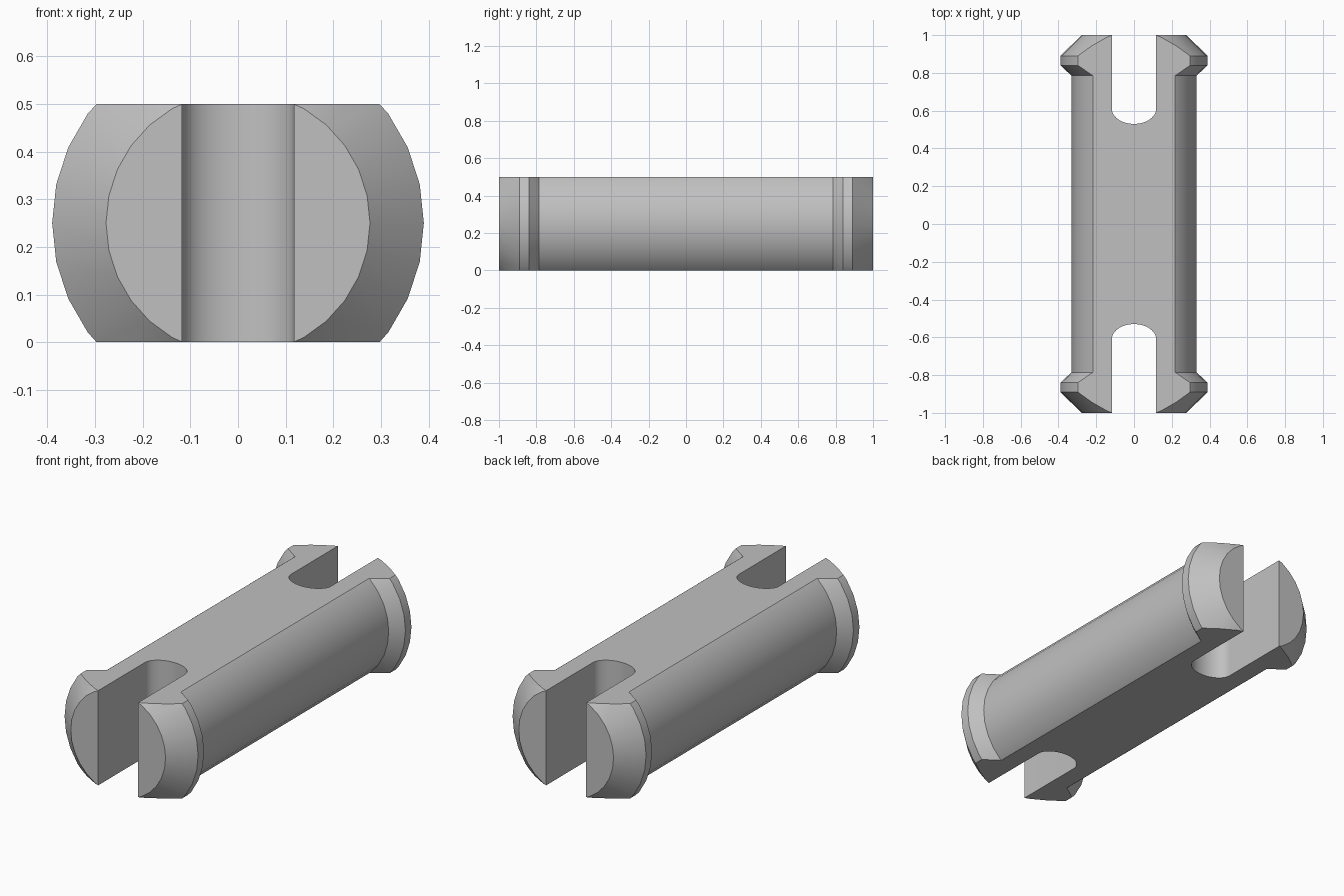
import bpy, bmesh, math
from mathutils import Matrix, Vector

HEIGHT = 0.5
SIDES = 30

cube = bpy.data.objects.get("Cube")
if cube:
    bpy.data.objects.remove(cube, do_unlink=True)

grey = bpy.data.materials.new("plain grey")
grey.use_nodes = True
grey.diffuse_color = (0.53, 0.53, 0.53, 1)
grey.node_tree.nodes["Principled BSDF"].inputs["Base Color"].default_value = grey.diffuse_color


def make_object(name, bm):
    bmesh.ops.recalc_face_normals(bm, faces=bm.faces)
    mesh = bpy.data.meshes.new(name)
    bm.to_mesh(mesh)
    bm.free()
    mesh.materials.append(grey)
    obj = bpy.data.objects.new(name, mesh)
    bpy.context.collection.objects.link(obj)
    return obj


# Round pin: half profile (radius, y) mirrored, then turned about the long axis
half = [(0.277, 1.0), (0.39, 0.89), (0.39, 0.84), (0.331, 0.785)]
profile = half + [(r, -y) for r, y in reversed(half)]
bm = bmesh.new()
rings = []
for r, y in profile:
    angles = [math.tau * i / SIDES for i in range(SIDES)]
    rings.append([bm.verts.new((r * math.cos(a), y, HEIGHT / 2 + r * math.sin(a)))
                  for a in angles])
for a, b in zip(rings, rings[1:]):
    for i in range(SIDES):
        j = (i + 1) % SIDES
        bm.faces.new((a[i], a[j], b[j], b[i]))
bm.faces.new(rings[0])
bm.faces.new(rings[-1])

# Flat top and bottom
for z, side in ((0, -1), (HEIGHT, 1)):
    cut = bmesh.ops.bisect_plane(bm, geom=bm.verts[:] + bm.edges[:] + bm.faces[:],
                                 plane_co=(0, 0, z), plane_no=(0, 0, side),
                                 clear_outer=True)
    edges = [e for e in cut["geom_cut"] if isinstance(e, bmesh.types.BMEdge)]
    bmesh.ops.contextual_create(bm, geom=edges)
pin = make_object("pin_body", bm)

# Round-bottomed slot through each end
for end in (1, -1):
    bm = bmesh.new()
    outline = [(-0.117, 1.2), (0.117, 1.2)]
    for i in range(25):
        a = math.pi * i / 24
        outline.append((0.117 * math.cos(a), 0.61 - 0.08 * math.sin(a)))
    face = bm.faces.new([bm.verts.new((x, y * end, -0.2)) for x, y in outline])
    ext = bmesh.ops.extrude_face_region(bm, geom=[face])
    top = [v for v in ext["geom"] if isinstance(v, bmesh.types.BMVert)]
    bmesh.ops.translate(bm, verts=top, vec=(0, 0, HEIGHT + 0.4))
    cutter = make_object("slot_cutter", bm)
    cutter.hide_render = True
    mod = pin.modifiers.new("slot", 'BOOLEAN')
    mod.operation = 'DIFFERENCE'
    mod.solver = 'EXACT'
    mod.object = cutter
    bpy.context.view_layer.objects.active = pin
    bpy.ops.object.modifier_apply(modifier=mod.name)
    bpy.data.objects.remove(cutter, do_unlink=True)

# Smooth round walls, sharp corners
bpy.ops.object.select_all(action='DESELECT')
pin.select_set(True)
bpy.context.view_layer.objects.active = pin
bpy.ops.object.shade_smooth_by_angle(angle=math.radians(25))
